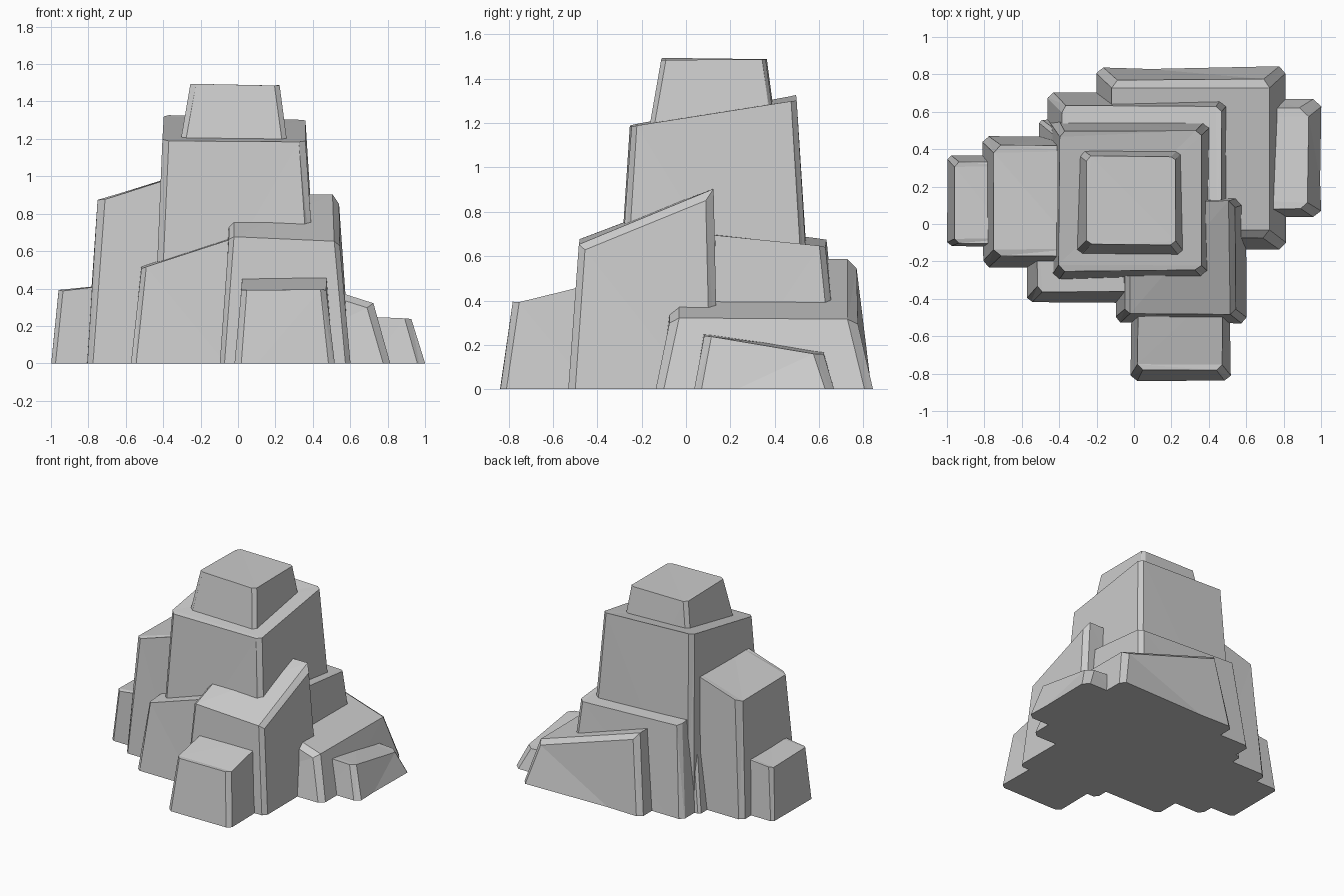
import bpy, bmesh, random
from mathutils import Vector

if "Cube" in bpy.data.objects:
    bpy.data.objects.remove(bpy.data.objects["Cube"])

random.seed(4)


def block(name, base, top, heights, bevel=0.03, jitter=0.005):
    """Tapered boulder: base/top = (x0, x1, y0, y1); heights at corners
    front-left, front-right, back-right, back-left."""
    def corners(r):
        return [(r[0], r[2]), (r[1], r[2]), (r[1], r[3]), (r[0], r[3])]
    upper = [Vector((x, y, z)) for (x, y), z in zip(corners(top), heights)]
    lower = [Vector((x, y, 0)) for x, y in corners(base)]
    # run the walls on below ground; the ground cutter trims them flat
    depth = random.uniform(0.08, 0.14)
    lower = [b + (b - t) * (depth / t.z) for b, t in zip(lower, upper)]
    bm = bmesh.new()
    lo = [bm.verts.new(v) for v in lower]
    up = [bm.verts.new(v) for v in upper]
    bm.faces.new(lo[::-1])
    bm.faces.new(up)
    for i in range(4):
        j = (i + 1) % 4
        bm.faces.new((lo[i], lo[j], up[j], up[i]))
    # chipped corners, each a single flat facet
    posts = [e for e in bm.edges if abs(e.verts[0].co.z - e.verts[1].co.z) > 0.2]
    bmesh.ops.bevel(bm, geom=posts, offset=bevel, segments=1,
                    affect='EDGES', clamp_overlap=True)
    bmesh.ops.triangulate(bm, faces=bm.faces[:])
    for v in bm.verts:
        v.co += Vector([random.uniform(-jitter, jitter) for _ in range(3)])
    bmesh.ops.recalc_face_normals(bm, faces=bm.faces[:])
    me = bpy.data.meshes.new(name)
    bm.to_mesh(me)
    bm.free()
    ob = bpy.data.objects.new(name, me)
    bpy.context.collection.objects.link(ob)
    return ob


# central pillar
rock = block("rock_outcrop", (-0.45, 0.44, -0.33, 0.58), (-0.40, 0.36, -0.25, 0.50),
             (1.19, 1.18, 1.30, 1.33), 0.03)

parts = [
    # cap stone on the summit
    block("cap_stone", (-0.51, 0.42, -0.37, 0.56), (-0.25, 0.22, -0.11, 0.36),
          (1.49, 1.48, 1.49, 1.49), 0.02),
    # left shoulder and the low stone beside it
    block("left_shoulder", (-0.81, -0.30, -0.23, 0.47), (-0.75, -0.30, -0.17, 0.42),
          (0.87, 1.01, 1.01, 0.87), 0.035),
    block("left_foot", (-1.0, -0.65, -0.12, 0.37), (-0.96, -0.65, -0.10, 0.33),
          (0.39, 0.42, 0.42, 0.39), 0.02),
    # front stones
    block("front_left_stone", (-0.57, 0.05, -0.42, 0.1), (-0.52, 0.05, -0.36, 0.1),
          (0.51, 0.69, 0.69, 0.53), 0.025),
    block("front_buttress", (-0.10, 0.60, -0.53, 0.14), (-0.05, 0.54, -0.48, 0.12),
          (0.68, 0.65, 0.90, 0.905), 0.03),
    block("front_foot", (-0.015, 0.515, -0.84, -0.3), (0.02, 0.47, -0.78, -0.3),
          (0.39, 0.39, 0.50, 0.50), 0.03),
    # back and right stones
    block("back_slab", (-0.465, 0.52, 0.08, 0.70), (-0.39, 0.47, 0.10, 0.63),
          (0.74, 0.70, 0.64, 0.68), 0.03),
    block("back_right_slab", (-0.20, 0.81, -0.14, 0.84), (-0.12, 0.72, -0.07, 0.765),
          (0.59, 0.32, 0.32, 0.59), 0.035),
    block("right_foot", (0.60, 1.0, 0.035, 0.67), (0.60, 0.93, 0.08, 0.62),
          (0.25, 0.24, 0.15, 0.18), 0.04),
]

# box that trims everything at ground level
bpy.ops.mesh.primitive_cube_add(size=4, location=(0, 0, -2))
cutter = bpy.context.object
cutter.name = "ground_cutter"

# merge the stones into one solid, then cut the flat underside
for ob, op in [(p, 'UNION') for p in parts] + [(cutter, 'DIFFERENCE')]:
    ob.hide_render = True
    mod = rock.modifiers.new(ob.name, 'BOOLEAN')
    mod.object, mod.operation, mod.solver = ob, op, 'EXACT'
bpy.context.view_layer.update()
merged = bpy.data.meshes.new_from_object(
    rock.evaluated_get(bpy.context.evaluated_depsgraph_get()))
rock.modifiers.clear()
rock.data = merged
for ob in parts + [cutter]:
    bpy.data.objects.remove(ob)
